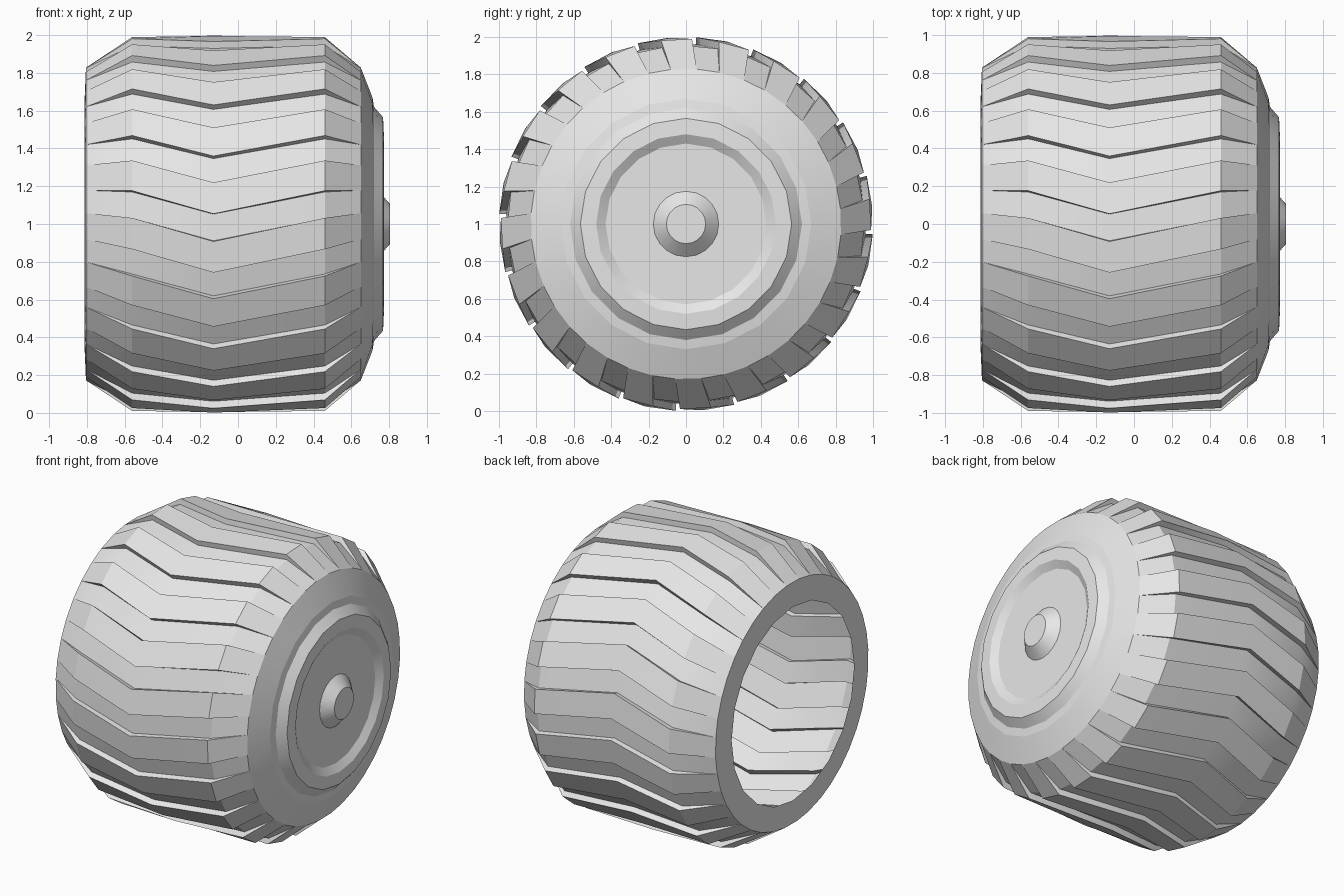
import bpy, bmesh
from math import cos, sin, radians

cube = bpy.data.objects.get("Cube")
if cube:
    bpy.data.objects.remove(cube, do_unlink=True)

grey = bpy.data.materials.new("light_grey")
grey.use_nodes = True
grey.diffuse_color = (0.8, 0.8, 0.8, 1)
grey.node_tree.nodes["Principled BSDF"].inputs["Base Color"].default_value = (0.8, 0.8, 0.8, 1)

LUGS = 20
STEP = 360 / LUGS
LOW, HIGH = 21.1, 30.7        # lower and upper edge of the first lug, in degrees
END_TWIST = 9.3               # chevron twist at both tyre edges
EDGE_R = 0.83
LEFT_X, RIGHT_X = 0.65, -0.805


def point(x, r, deg):
    """Point around the axle: 0 degrees is the front, 90 the top."""
    a = radians(deg)
    return (x, -r * cos(a), 1 + r * sin(a))


def ring(bm, x, r):
    """Plain ring with one corner per lug, lined up with the lug ends."""
    return [bm.verts.new(point(x, r, 36 + STEP * i)) for i in range(LUGS)]


def edge_ring(bm, x):
    """Tyre edge ring with two corners per lug."""
    return [bm.verts.new(point(x, EDGE_R, a + END_TWIST + STEP * i))
            for i in range(LUGS) for a in (LOW, HIGH)]


def skin(bm, rings):
    for a, b in zip(rings, rings[1:]):
        n = len(a)
        for i in range(n):
            j = (i + 1) % n
            bm.faces.new((a[i], b[i], b[j], a[j]))


def join_edge(bm, edge, inner, flip=False):
    """Join a tyre edge ring to a plain ring with half as many corners."""
    for i in range(LUGS):
        j = (i + 1) % LUGS
        lo, hi, nxt = edge[2 * i], edge[2 * i + 1], edge[2 * j]
        for f in ((lo, inner[i], hi), (hi, inner[i], inner[j], nxt)):
            bm.faces.new(f[::-1] if flip else f)


def finish(bm, name):
    mesh = bpy.data.meshes.new(name)
    bm.to_mesh(mesh)
    bm.free()
    mesh.materials.append(grey)
    obj = bpy.data.objects.new(name, mesh)
    bpy.context.collection.objects.link(obj)
    bpy.ops.object.select_all(action="DESELECT")
    obj.select_set(True)
    bpy.context.view_layer.objects.active = obj
    bpy.ops.object.shade_smooth_by_angle(angle=radians(30))


# Tread: chevron lugs over a groove floor, as (x, lug radius, floor radius, twist)
stations = [
    (RIGHT_X, EDGE_R, EDGE_R, END_TWIST),
    (-0.56, 0.99, 0.952, 7.15),
    (-0.13, 1.0, 0.962, 0),
    (0.46, 0.99, 0.952, 7.15),
    (LEFT_X, EDGE_R, EDGE_R, END_TWIST),
]
bm = bmesh.new()
rings = []
for x, top, floor, twist in stations:
    corners = ((floor, LOW), (top, LOW), (top, HIGH), (floor, HIGH))
    rings.append([bm.verts.new(point(x, r, a + twist + STEP * i))
                  for i in range(LUGS) for r, a in corners])
skin(bm, rings)
bmesh.ops.remove_doubles(bm, verts=bm.verts[:], dist=0.0005)
finish(bm, "tyre_tread")

# Closed sidewall on the hub side
bm = bmesh.new()
join_edge(bm, edge_ring(bm, LEFT_X), ring(bm, 0.712, 0.67))
finish(bm, "outer_sidewall")

# Flat lip around the open side
bm = bmesh.new()
join_edge(bm, edge_ring(bm, RIGHT_X), ring(bm, -0.812, 0.665), flip=True)
finish(bm, "inner_lip")

# Wheel disc: raised rim, shallow dish and centre boss
disc = [(0.712, 0.67), (0.72, 0.62), (0.768, 0.565), (0.772, 0.48),
        (0.742, 0.43), (0.742, 0.175), (0.806, 0.105)]
bm = bmesh.new()
rings = [ring(bm, x, r) for x, r in disc]
skin(bm, rings)
bm.faces.new(rings[-1][::-1])
finish(bm, "wheel_disc")
